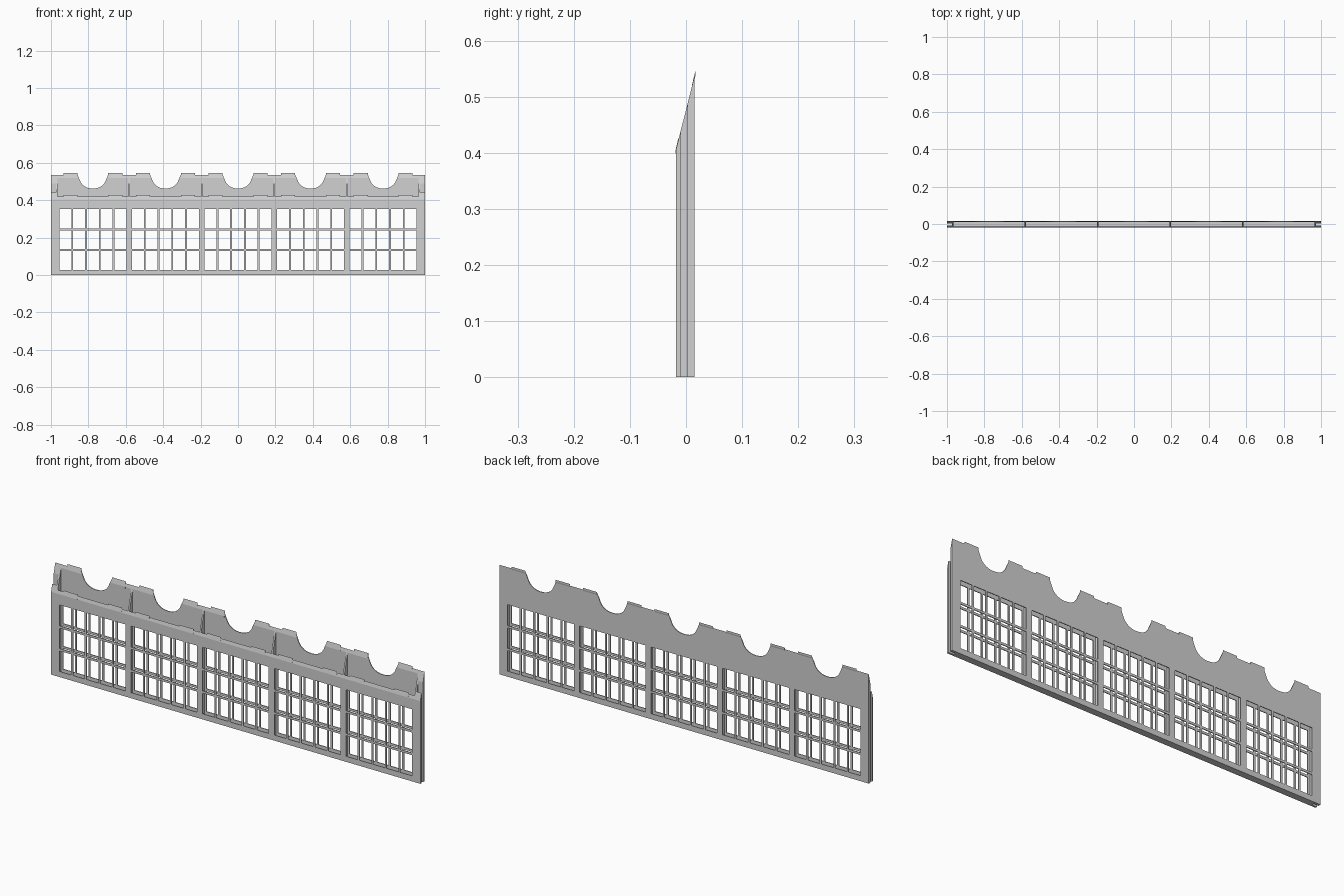
import bpy, bmesh, math
from mathutils import Vector

if "Cube" in bpy.data.objects:
    bpy.data.objects.remove(bpy.data.objects["Cube"])

grey = bpy.data.materials.new("light grey")
grey.diffuse_color = (0.64, 0.64, 0.64, 1)
grey.use_nodes = True
grey.node_tree.nodes["Principled BSDF"].inputs["Base Color"].default_value = grey.diffuse_color

PITCH = 0.388                       # bay spacing
BAYS = [(i - 2) * PITCH for i in range(5)]
ROWS = [(0.027, 0.128), (0.139, 0.239), (0.25, 0.353)]
COL_W, COL_STEP = 0.064, 0.0735
END = 0.97                          # inner edge of the end posts


def slope(y):
    """Height of the sloped top at depth y."""
    return 0.405 + (y + 0.018) * 0.131 / 0.033


def prism(name, pts, x0, x1):
    """Extrude a (y, z) profile along x."""
    bm = bmesh.new()
    a = [bm.verts.new((x0, y, z)) for y, z in pts]
    b = [bm.verts.new((x1, y, z)) for y, z in pts]
    bm.faces.new(a)
    bm.faces.new(b[::-1])
    for i in range(len(pts)):
        j = (i + 1) % len(pts)
        bm.faces.new((a[j], a[i], b[i], b[j]))
    bmesh.ops.recalc_face_normals(bm, faces=bm.faces)
    me = bpy.data.meshes.new(name)
    bm.to_mesh(me)
    bm.free()
    me.materials.append(grey)
    ob = bpy.data.objects.new(name, me)
    bpy.context.collection.objects.link(ob)
    return ob


def slab(name, y0, y1, x0, x1):
    """Upright block reaching up to the sloped top."""
    return prism(name, [(y0, 0), (y1, 0), (y1, slope(y1)), (y0, slope(y0))], x0, x1)


def sheet(name, outline, y0, y1):
    """Pierced sheet in the x-z plane, trimmed along the sloped top."""
    cu = bpy.data.curves.new(name, 'CURVE')
    cu.dimensions, cu.fill_mode, cu.extrude = '2D', 'BOTH', (y1 - y0) / 2
    loops = [outline]
    for cx in BAYS:
        for c in range(5):
            x = cx + (c - 2) * COL_STEP
            l, r = x - COL_W / 2, x + COL_W / 2
            loops += [[(l, b), (r, b), (r, t), (l, t)] for b, t in ROWS]
    for pts in loops:
        sp = cu.splines.new('POLY')
        sp.points.add(len(pts) - 1)
        for p, (x, z) in zip(sp.points, pts):
            p.co = (x, z, 0, 1)
        sp.use_cyclic_u = True
    tmp = bpy.data.objects.new(name + "_curve", cu)
    bpy.context.collection.objects.link(tmp)
    me = bpy.data.meshes.new_from_object(tmp.evaluated_get(bpy.context.evaluated_depsgraph_get()))
    bpy.data.objects.remove(tmp)
    me.name = name
    bm = bmesh.new()
    bm.from_mesh(me)
    for v in bm.verts:
        x, z, d = v.co
        v.co = (x, (y0 + y1) / 2 - d, z)
    bmesh.ops.remove_doubles(bm, verts=bm.verts, dist=1e-5)
    za, zb = slope(y0), slope(y1)
    res = bmesh.ops.bisect_plane(
        bm, geom=bm.verts[:] + bm.edges[:] + bm.faces[:], dist=1e-6,
        plane_co=(0, y0, za), plane_no=Vector((0, za - zb, y1 - y0)).normalized(),
        clear_outer=True)
    cut = [e for e in res['geom_cut'] if isinstance(e, bmesh.types.BMEdge)]
    bmesh.ops.holes_fill(bm, edges=cut, sides=0)
    bmesh.ops.recalc_face_normals(bm, faces=bm.faces)
    bm.to_mesh(me)
    bm.free()
    me.materials.clear()
    me.materials.append(grey)
    for p in me.polygons:
        p.use_smooth = False
        p.material_index = 0
    ob = bpy.data.objects.new(name, me)
    bpy.context.collection.objects.link(ob)


# Back sheet: tall, with a round scallop over each bay
top = [(-END, 0), (-END, 0.56)]
for cx in BAYS:
    top += [(cx - 0.081, 0.56), (cx - 0.081, 0.535), (cx - 0.077, 0.524)]
    for d in range(20, 161, 10):
        c, s = math.cos(math.radians(d)), math.sin(math.radians(d))
        top.append((cx - 0.074 * math.copysign(abs(c) ** 0.9, c), 0.535 - 0.072 * s ** 0.9))
    top += [(cx + 0.077, 0.524), (cx + 0.081, 0.535), (cx + 0.081, 0.56)]
top += [(END, 0.56), (END, 0)]
sheet("back_sheet", top, 0.011, 0.015)

# Front sheet: low, straight top
sheet("front_sheet", [(-END, 0), (-END, 0.45), (END, 0.45), (END, 0)], -0.018, -0.014)

# End posts: two flanges with a groove between them
for x0, x1 in ((-1, -END), (END, 1)):
    slab("front_end_post", -0.018, -0.009, x0, x1)
    slab("back_end_post", 0.003, 0.015, x0, x1)

# Small sloped lips on both top edges, two per bay
for cx in BAYS:
    for s in (-1, 1):
        a, b = sorted((cx + s * 0.082, cx + s * 0.158))
        prism("back_lip", [(0.0105, 0.52), (0.0165, 0.545), (0.0165, 0.536), (0.0105, 0.512)], a, b)
        prism("front_lip", [(-0.0185, 0.405), (-0.0135, 0.427), (-0.0135, 0.418),
                            (-0.0185, 0.398)], a, b)

# Thin ribs joining the sheets between bays and at the ends
for i in range(6):
    x = (i - 2.5) * PITCH
    slab("divider_rib", -0.014, 0.011, x - 0.004, x + 0.004)

# Floor strip closing the gap at the bottom
prism("floor_strip", [(-0.014, 0), (0.011, 0), (0.011, 0.008), (-0.014, 0.008)], -END, END)
